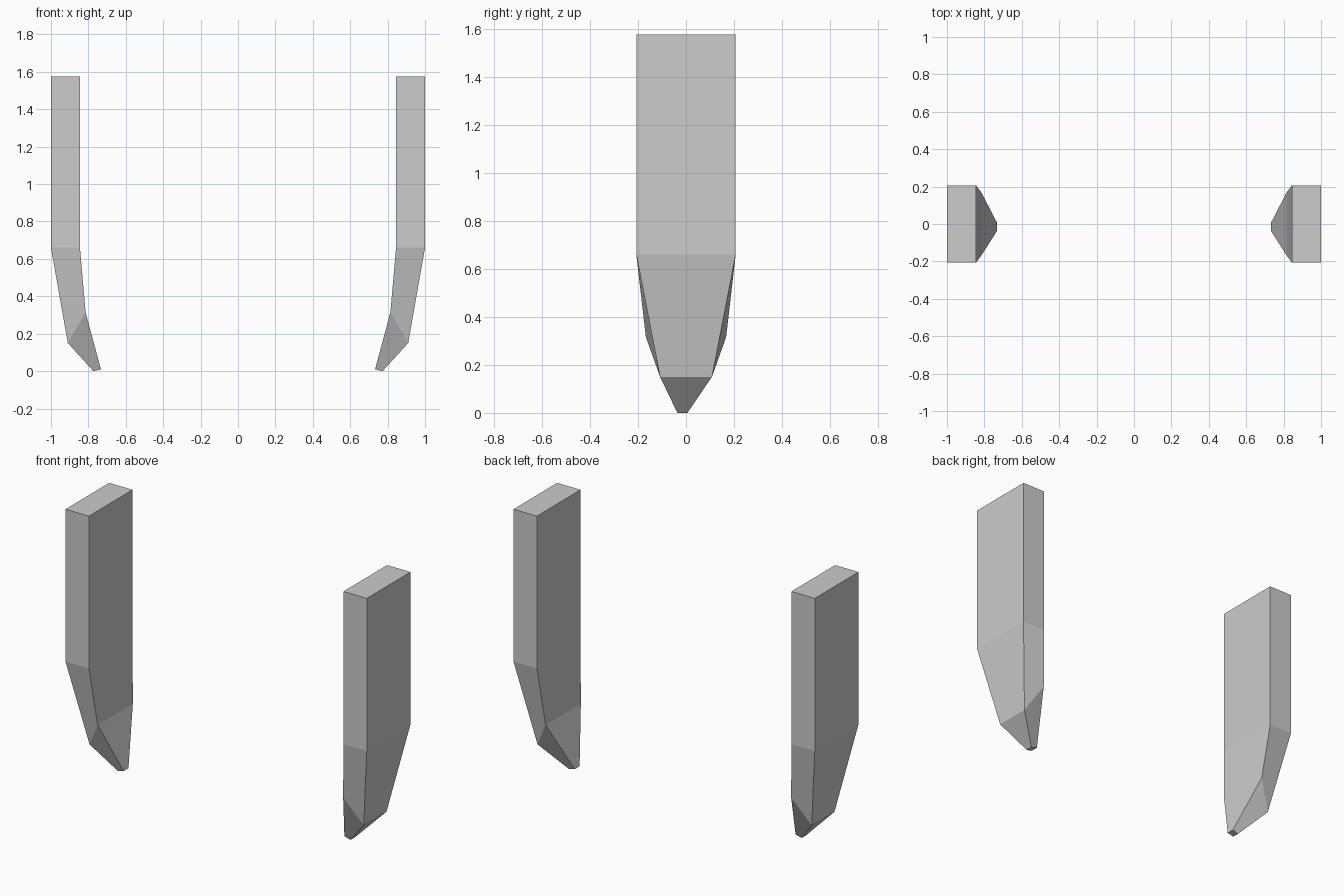
import bpy
import bmesh

cube = bpy.data.objects.get("Cube")
if cube:
    bpy.data.objects.remove(cube, do_unlink=True)

# One plain grey for both prongs
grey = bpy.data.materials.new("light_grey")
grey.use_nodes = True
colour = (0.604, 0.604, 0.604, 1.0)
grey.diffuse_color = colour
grey.node_tree.nodes["Principled BSDF"].inputs["Base Color"].default_value = colour

# Cross-sections from top to tip:
# (outer x, outer z, outer half width, inner x, inner z, inner half width, centre y)
SECTIONS = [
    (1.00, 1.575, 0.207, 0.845, 1.575, 0.207, 0.0),
    (1.00, 0.66, 0.207, 0.845, 0.66, 0.207, 0.0),
    (0.91, 0.15, 0.108, 0.815, 0.315, 0.167, 0.0),
    (0.773, 0.0, 0.021, 0.733, 0.01, 0.023, -0.015),
]


def make_prong(name, side):
    """Loft the four-sided sections into a tapered prong on one side."""
    bm = bmesh.new()
    rings = []
    for ox, oz, ow, ix, iz, iw, cy in SECTIONS:
        corners = [(ox, cy - ow, oz), (ox, cy + ow, oz),
                   (ix, cy + iw, iz), (ix, cy - iw, iz)]
        rings.append([bm.verts.new((side * x, y, z)) for x, y, z in corners])
    for upper, lower in zip(rings, rings[1:]):
        for i in range(4):
            j = (i + 1) % 4
            bm.faces.new((upper[i], upper[j], lower[j], lower[i]))
    bm.faces.new(rings[0])
    bm.faces.new(rings[-1])
    bmesh.ops.recalc_face_normals(bm, faces=bm.faces[:])
    mesh = bpy.data.meshes.new(name)
    bm.to_mesh(mesh)
    bm.free()
    mesh.materials.append(grey)
    obj = bpy.data.objects.new(name, mesh)
    bpy.context.collection.objects.link(obj)


# Mirrored pair
make_prong("left_prong", 1)
make_prong("right_prong", -1)
